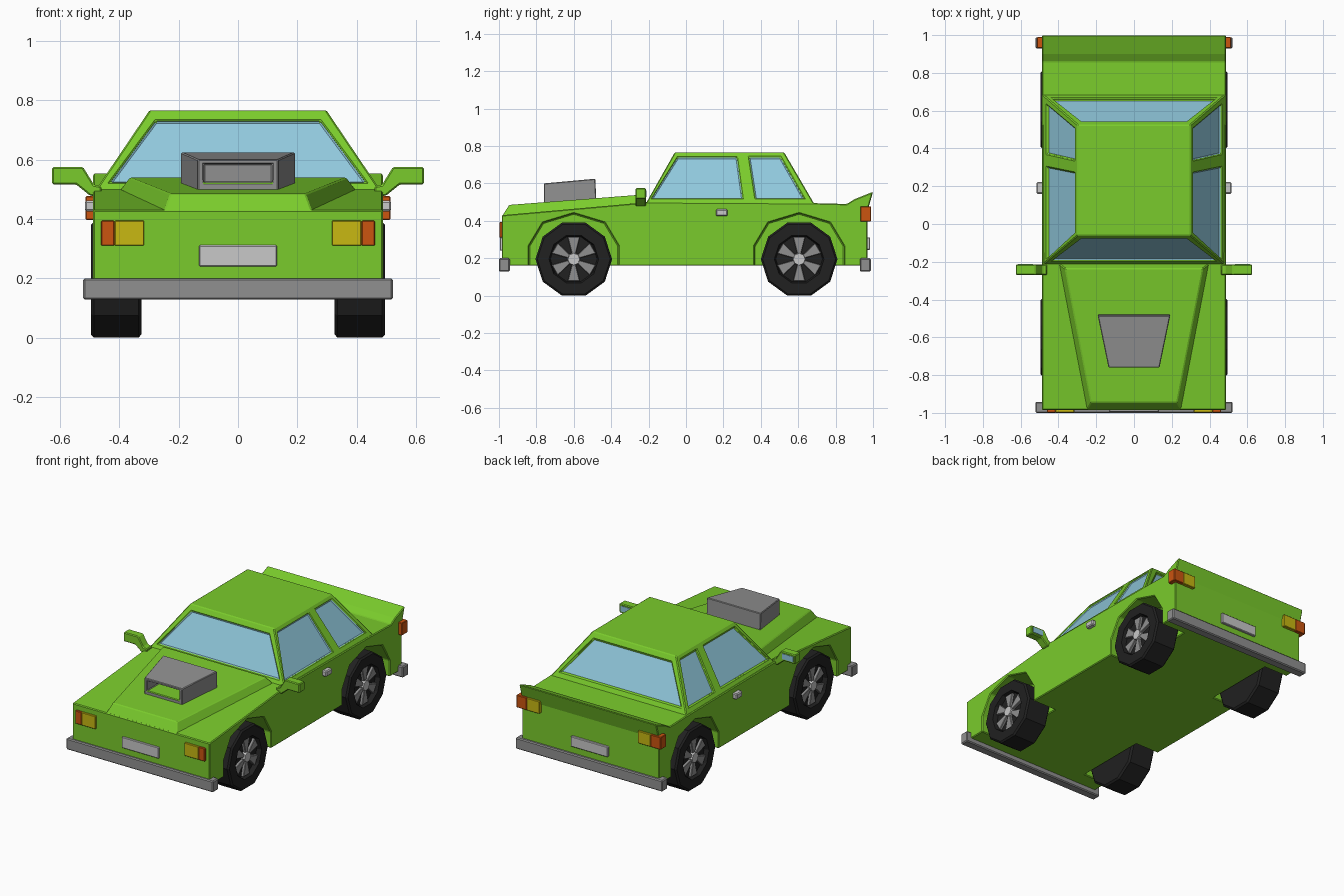
import bpy, bmesh, math
from mathutils import Vector

if "Cube" in bpy.data.objects:
    bpy.data.objects.remove(bpy.data.objects["Cube"])


def material(name, rgb):
    m = bpy.data.materials.new(name)
    m.diffuse_color = (*rgb, 1)
    m.use_nodes = True
    m.node_tree.nodes["Principled BSDF"].inputs["Base Color"].default_value = m.diffuse_color
    return m


GREEN = material("lime green", (0.195, 0.60, 0.025))
GLASS = material("pale blue glass", (0.28, 0.58, 0.72))
GREY = material("mid grey", (0.28, 0.28, 0.28))
LIGHT = material("light grey", (0.58, 0.58, 0.58))
BLACK = material("tyre black", (0.015, 0.015, 0.015))
ORANGE = material("lamp orange", (0.60, 0.09, 0.005))
YELLOW = material("lamp yellow", (0.58, 0.48, 0.006))


def finish(name, bm, mats, bevel=0.0):
    bmesh.ops.remove_doubles(bm, verts=bm.verts, dist=1e-5)
    bmesh.ops.recalc_face_normals(bm, faces=bm.faces)
    me = bpy.data.meshes.new(name)
    bm.to_mesh(me)
    bm.free()
    ob = bpy.data.objects.new(name, me)
    bpy.context.collection.objects.link(ob)
    for m in mats:
        me.materials.append(m)
    if bevel:
        add_bevel(ob, bevel)
    return ob


def add_bevel(ob, width):
    mod = ob.modifiers.new("soft_edges", 'BEVEL')
    mod.width = width
    mod.segments = 1
    mod.limit_method = 'ANGLE'
    mod.angle_limit = math.radians(25)


def loft(name, ring_a, ring_b, mat, bevel=0.0):
    """Closed solid between two matching rings of points."""
    bm = bmesh.new()
    a = [bm.verts.new(p) for p in ring_a]
    b = [bm.verts.new(p) for p in ring_b]
    bm.faces.new(a)
    bm.faces.new(b)
    n = len(a)
    for i in range(n):
        j = (i + 1) % n
        bm.faces.new((a[i], a[j], b[j], b[i]))
    return finish(name, bm, [mat], bevel)


def prism_x(name, yz, x0, x1, mat, bevel=0.0):
    return loft(name, [(x0, y, z) for y, z in yz], [(x1, y, z) for y, z in yz], mat, bevel)


def prism_y(name, xz, y0, y1, mat, bevel=0.0):
    return loft(name, [(x, y0, z) for x, z in xz], [(x, y1, z) for x, z in xz], mat, bevel)


def box(name, x, y, z, mat, bevel=0.0):
    ring = [(x[0], z[0]), (x[1], z[0]), (x[1], z[1]), (x[0], z[1])]
    return prism_y(name, ring, y[0], y[1], mat, bevel)


# Lower body with wheel arches cut out
body = prism_x("body", [(-0.985, 0.16), (-0.985, 0.43), (-0.2, 0.50), (0.66, 0.495),
                        (0.86, 0.49), (0.90, 0.515), (1.0, 0.555), (0.97, 0.45),
                        (0.97, 0.16)], -0.488, 0.488, GREEN)
WHEELS = {"front": -0.60, "rear": 0.605}
ARCH = [(-0.24, 0.10), (-0.24, 0.265), (-0.165, 0.39), (0, 0.44),
        (0.165, 0.39), (0.24, 0.265), (0.24, 0.10)]
for end, wy in WHEELS.items():
    for s in (-1, 1):
        cut = prism_x("arch_cutter", [(wy + y, z) for y, z in ARCH], s * 0.32, s * 0.6, GREEN)
        cut.hide_render = True
        cut.hide_set(True)
        mod = body.modifiers.new("arch", 'BOOLEAN')
        mod.object = cut
        mod.operation = 'DIFFERENCE'
        mod.solver = 'EXACT'
bpy.context.view_layer.update()
cut_mesh = bpy.data.meshes.new_from_object(body.evaluated_get(bpy.context.evaluated_depsgraph_get()))
body.modifiers.clear()
body.data = cut_mesh
for ob in [o for o in bpy.data.objects if o.name.startswith("arch_cutter")]:
    bpy.data.objects.remove(ob)
add_bevel(body, 0.005)

# Raised centre of the hood
loft("hood_bulge",
     [(-0.25, -0.983, 0.425), (0.25, -0.983, 0.425), (0.398, -0.21, 0.495), (-0.398, -0.21, 0.495)],
     [(-0.228, -0.945, 0.485), (0.228, -0.945, 0.485), (0.365, -0.235, 0.54), (-0.365, -0.235, 0.54)],
     GREEN, 0.005)

# Cabin: sloped panels with recessed glass
Z0, Z1 = 0.492, 0.766


def mix(a, b, z):
    return a + (b - a) * (z - Z0) / (Z1 - Z0)


def half_width(z): return mix(0.483, 0.298, z)
def front_y(z): return mix(-0.215, -0.06, z)
def rear_y(z): return mix(0.685, 0.525, z)
def split_y(z): return mix(0.338, 0.303, z)


bm = bmesh.new()


def quad(pts, mat=0):
    bm.faces.new([bm.verts.new(p) for p in pts]).material_index = mat


def window(outer, inner):
    outer, inner = [Vector(p) for p in outer], [Vector(p) for p in inner]
    n = (outer[1] - outer[0]).cross(outer[3] - outer[0]).normalized()
    if n.dot(outer[0] - Vector((0, 0.23, 0.6))) > 0:
        n = -n
    deep = [p + n * 0.012 for p in inner]
    for i in range(4):
        j = (i + 1) % 4
        quad((outer[i], outer[j], inner[j], inner[i]))
        quad((inner[i], inner[j], deep[j], deep[i]))
    quad(deep, 1)


for s in (-1, 1):
    def side(y, z): return (s * half_width(z), y, z)
    for ya, yb, pane in (
            (front_y, split_y, [(-0.183, 0.522), (0.302, 0.522), (0.272, 0.742), (-0.045, 0.742)]),
            (split_y, rear_y, [(0.372, 0.522), (0.63, 0.522), (0.505, 0.742), (0.338, 0.742)])):
        window([side(ya(Z0), Z0), side(yb(Z0), Z0), side(yb(Z1), Z1), side(ya(Z1), Z1)],
               [side(y, z) for y, z in pane])
for edge in (front_y, rear_y):
    outer = [(-half_width(Z0), Z0), (half_width(Z0), Z0), (half_width(Z1), Z1), (-half_width(Z1), Z1)]
    pane = [(-0.43, 0.526), (0.43, 0.526), (0.277, 0.732), (-0.277, 0.732)]
    window([(x, edge(z), z) for x, z in outer], [(x, edge(z), z) for x, z in pane])
w = half_width(Z1)
quad([(-w, front_y(Z1), Z1), (w, front_y(Z1), Z1), (w, split_y(Z1), Z1),
      (w, rear_y(Z1), Z1), (-w, rear_y(Z1), Z1), (-w, split_y(Z1), Z1)])
finish("cabin", bm, [GREEN, GLASS], 0.005)

# Hood scoop with a hollow front opening
bm = bmesh.new()
low = [(-0.135, -0.76, 0.495), (0.135, -0.76, 0.495), (0.192, -0.48, 0.52), (-0.192, -0.48, 0.52)]
high = [(-0.135, -0.76, 0.60), (0.135, -0.76, 0.60), (0.192, -0.485, 0.625), (-0.192, -0.485, 0.625)]
quad(high)
for i in (1, 2, 3):
    j = (i + 1) % 4
    quad((low[i], low[j], high[j], high[i]))
rim = [(-0.115, -0.76, 0.522), (0.115, -0.76, 0.522), (0.115, -0.76, 0.585), (-0.115, -0.76, 0.585)]
back = [(x, -0.60, z) for x, y, z in rim]
mouth = [low[0], low[1], high[1], high[0]]
for i in range(4):
    j = (i + 1) % 4
    quad((mouth[i], mouth[j], rim[j], rim[i]))
    quad((rim[i], rim[j], back[j], back[i]), 1 if i == 0 else 0)
quad(back)
finish("hood_scoop", bm, [GREY, GREEN], 0.004)

# Bumpers and number plates
box("front_bumper", (-0.522, 0.522), (-1.0, -0.942), (0.128, 0.20), GREY, 0.006)
box("rear_bumper", (-0.522, 0.522), (0.93, 0.988), (0.128, 0.20), GREY, 0.006)
box("front_plate", (-0.132, 0.132), (-0.995, -0.98), (0.24, 0.312), LIGHT, 0.004)
box("rear_plate", (-0.132, 0.132), (0.965, 0.985), (0.245, 0.312), LIGHT, 0.004)


def span(s, a, b):
    return sorted((s * a, s * b))


for s, tag in ((-1, "left"), (1, "right")):
    # Lamps
    box(f"front_lamp_{tag}", span(s, 0.316, 0.416), (-0.997, -0.975), (0.31, 0.394), YELLOW, 0.003)
    box(f"front_indicator_{tag}", span(s, 0.416, 0.461), (-0.997, -0.975), (0.31, 0.394), ORANGE, 0.003)
    box(f"rear_lamp_{tag}", span(s, 0.35, 0.44), (0.95, 0.99), (0.397, 0.477), YELLOW, 0.003)
    box(f"rear_indicator_{tag}", span(s, 0.44, 0.513), (0.932, 0.99), (0.397, 0.477), ORANGE, 0.003)
    # Door handle
    box(f"door_handle_{tag}", span(s, 0.48, 0.516), (0.16, 0.222), (0.425, 0.462), LIGHT, 0.006)
    # Wing mirror and its glass
    outline = [(0.46, 0.51), (0.485, 0.515), (0.522, 0.575), (0.626, 0.575),
               (0.626, 0.516), (0.545, 0.516), (0.498, 0.478), (0.46, 0.478)]
    prism_y(f"mirror_{tag}", [(s * x, z) for x, z in outline], -0.27, -0.215, GREEN, 0.005)
    box(f"mirror_glass_{tag}", span(s, 0.535, 0.613), (-0.216, -0.212), (0.528, 0.563), GLASS)

    # Wheels: ten-sided tyre, wedge spokes and hub
    for end, wy in WHEELS.items():
        def at(x, r, ang):
            return (s * x, wy + r * math.cos(ang), 0.195 + r * math.sin(ang))

        def ring(x, r, n=10):
            return [at(x, r, math.tau * i / n) for i in range(n)]
        bm = bmesh.new()
        section = [(0.325, 0.193), (0.335, 0.205), (0.485, 0.205), (0.495, 0.195),
                   (0.495, 0.133), (0.465, 0.125)]
        rings = [[bm.verts.new(p) for p in ring(x, r)] for x, r in section]
        bm.faces.new(rings[0])
        bm.faces.new(rings[-1])
        for a, b in zip(rings, rings[1:]):
            for i in range(10):
                j = (i + 1) % 10
                bm.faces.new((a[i], a[j], b[j], b[i]))
        finish(f"{end}_tyre_{tag}", bm, [BLACK])
        for k in range(6):
            c = math.pi / 2 + math.tau * k / 6
            pts = [(0.03, c - 0.35), (0.122, c - 0.27), (0.122, c + 0.27), (0.03, c + 0.35)]
            loft(f"{end}_spoke_{tag}_{k + 1}", [at(0.46, r, a) for r, a in pts],
                 [at(0.482, r, a) for r, a in pts], GREY, 0.003)
        loft(f"{end}_hub_{tag}", ring(0.46, 0.036, 8), ring(0.49, 0.032, 8), LIGHT)
